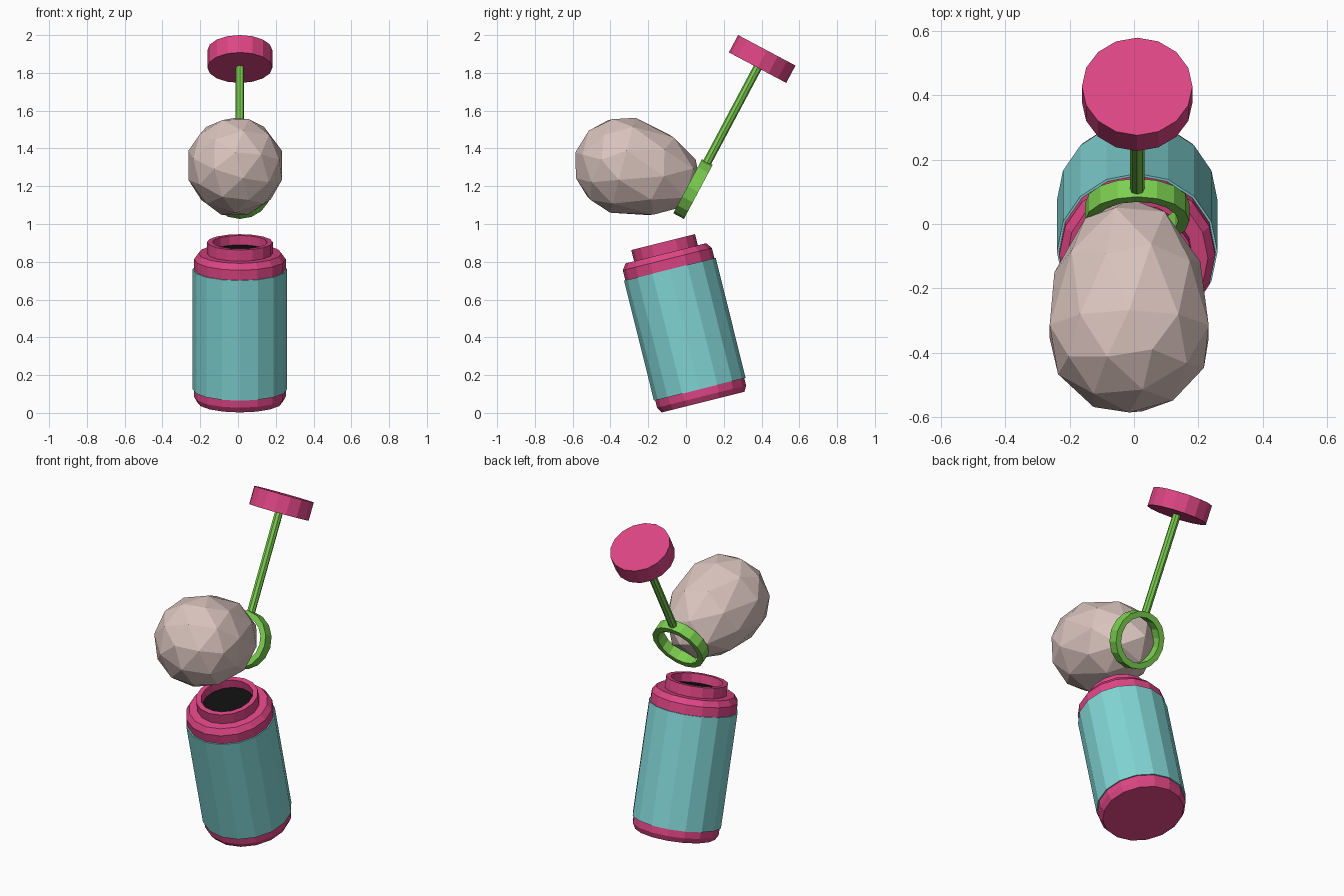
import bpy, bmesh
from math import radians, sin, cos, pi
from mathutils import Matrix

if "Cube" in bpy.data.objects:
    bpy.data.objects.remove(bpy.data.objects["Cube"])

X = 0.01  # shared centre of bottle and wand


def material(name, rgb):
    m = bpy.data.materials.new(name)
    m.diffuse_color = (*rgb, 1)
    m.use_nodes = True
    m.node_tree.nodes["Principled BSDF"].inputs["Base Color"].default_value = m.diffuse_color
    return m


PINK = material("pink", (0.72, 0.06, 0.23))
TEAL = material("teal", (0.22, 0.66, 0.66))
GREEN = material("green", (0.20, 0.62, 0.08))
BUBBLE = material("pale_bubble", (0.70, 0.55, 0.51))
BLACK = material("dark", (0.005, 0.005, 0.005))


def place(y, z, tilt):
    return Matrix.Translation((X, y, z)) @ Matrix.Rotation(radians(tilt), 4, 'X')


def finish(name, bm, matrix, mat):
    bmesh.ops.recalc_face_normals(bm, faces=bm.faces)
    mesh = bpy.data.meshes.new(name)
    bm.to_mesh(mesh)
    bm.free()
    mesh.materials.append(mat)
    ob = bpy.data.objects.new(name, mesh)
    ob.matrix_world = matrix
    bpy.context.collection.objects.link(ob)
    return ob


def lathe(name, profile, matrix, mat, sides=16, loop=False):
    """Spin (radius, height) points; ends are capped unless the profile is a loop."""
    bm = bmesh.new()
    rings = [[bm.verts.new((r * sin(2 * pi * i / sides), r * cos(2 * pi * i / sides), h))
              for i in range(sides)] for r, h in profile]
    pairs = list(zip(rings, rings[1:]))
    if loop:
        pairs.append((rings[-1], rings[0]))
    else:
        bm.faces.new(rings[0])
        bm.faces.new(rings[-1])
    for a, b in pairs:
        for i in range(sides):
            j = (i + 1) % sides
            bm.faces.new((a[i], a[j], b[j], b[i]))
    return finish(name, bm, matrix, mat)


# Tilted bottle
bottle = place(0.09, 0.057, 14)
lathe("bottle_base", [(0.226, 0), (0.243, 0.03), (0.243, 0.08)], bottle, PINK)
lathe("bottle_body", [(0.25, 0.07), (0.25, 0.725)], bottle, TEAL)
lathe("bottle_shoulder", [(0.243, 0.72), (0.243, 0.78), (0.22, 0.812)], bottle, PINK)
lathe("bottle_neck", [(0.174, 0.80), (0.174, 0.873), (0.145, 0.873), (0.145, 0.80)],
      bottle, PINK, loop=True)
lathe("bottle_opening", [(0.147, 0.814), (0.147, 0.822)], bottle, BLACK)

# Wand: ring, stick and cap along one tilted axis through the ring centre
wand = place(0.037, 1.185, -28)
ring = wand @ Matrix.Rotation(radians(90), 4, 'X')
lathe("wand_ring", [(0.162, -0.032), (0.162, 0.032), (0.128, 0.032), (0.128, -0.032)],
      ring, GREEN, loop=True)
lathe("wand_stick", [(0.023, 0.145), (0.023, 0.74)], wand, GREEN, sides=8)
lathe("wand_cap", [(0.172, 0.728), (0.172, 0.832)], wand, PINK)

# Bubble: low-poly ball with its lower half pulled out to a tip inside the ring
bm = bmesh.new()
bmesh.ops.create_icosphere(bm, subdivisions=2, radius=0.26)
for v in bm.verts:
    if v.co.z < 0:
        v.co.z *= 1.65
place_bubble = Matrix.Translation((-0.025, 0, 0)) @ place(-0.335, 1.311, 75)
finish("bubble", bm, place_bubble, BUBBLE)
